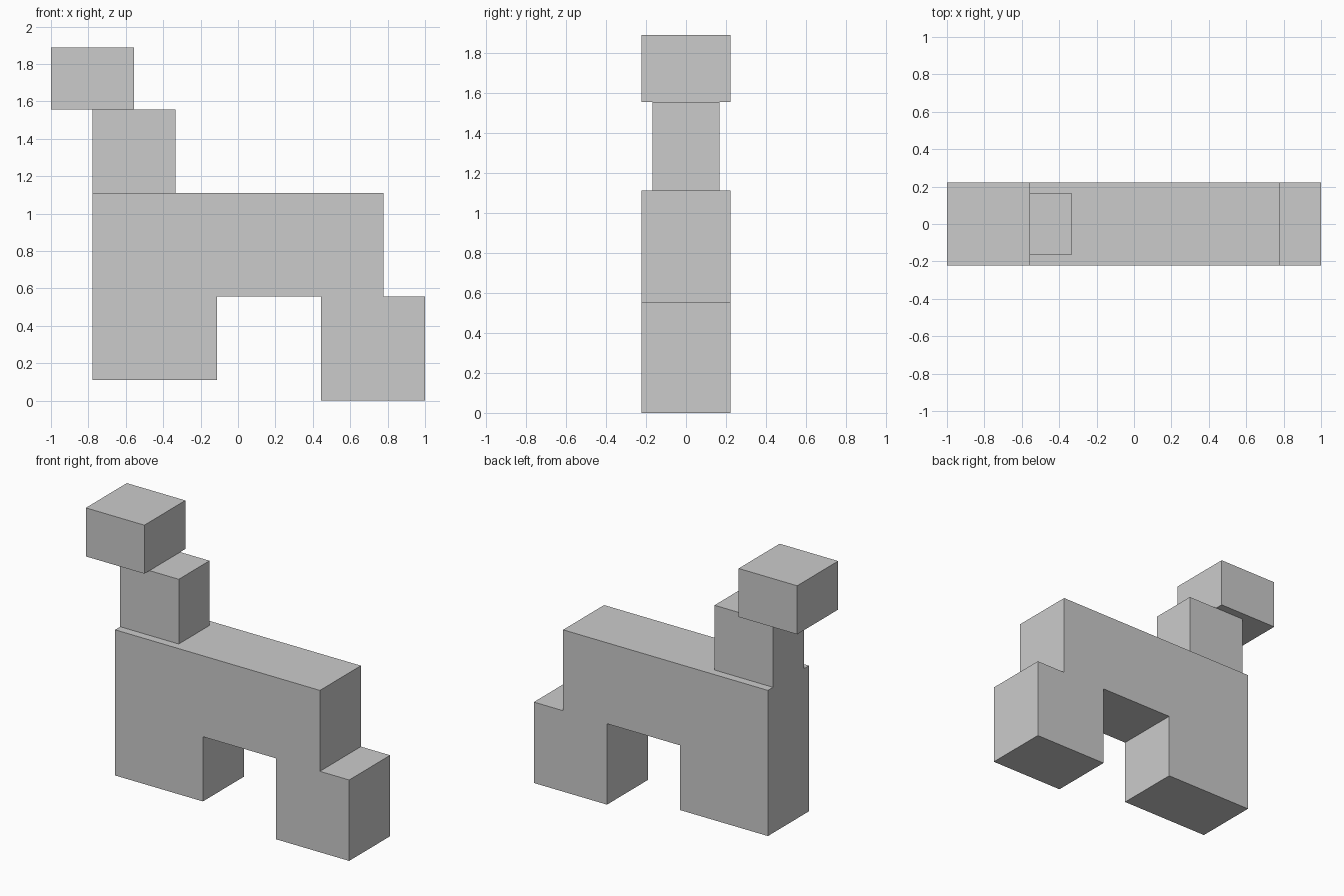
import bpy
import bmesh

if "Cube" in bpy.data.objects:
    bpy.data.objects.remove(bpy.data.objects["Cube"])

U = 1 / 9  # modelling unit

grey = bpy.data.materials.new("plain grey")
grey.diffuse_color = (0.6, 0.6, 0.6, 1)
grey.use_nodes = True
grey.node_tree.nodes["Principled BSDF"].inputs["Base Color"].default_value = grey.diffuse_color


def extrude_profile(name, points, half_width):
    """Extrude an x/z outline (in units) symmetrically along y."""
    bm = bmesh.new()
    face = bm.faces.new([bm.verts.new((x * U, -half_width * U, z * U)) for x, z in points])
    result = bmesh.ops.extrude_face_region(bm, geom=[face])
    moved = [g for g in result["geom"] if isinstance(g, bmesh.types.BMVert)]
    bmesh.ops.translate(bm, verts=moved, vec=(0, 2 * half_width * U, 0))
    bmesh.ops.recalc_face_normals(bm, faces=bm.faces)
    mesh = bpy.data.meshes.new(name)
    bm.to_mesh(mesh)
    bm.free()
    mesh.materials.append(grey)
    obj = bpy.data.objects.new(name, mesh)
    bpy.context.collection.objects.link(obj)
    return obj


def block(name, x0, x1, z0, z1, half_width):
    return extrude_profile(name, [(x0, z0), (x1, z0), (x1, z1), (x0, z1)], half_width)


# Torso with short front leg and stepped rear leg
extrude_profile("body_and_legs", [
    (-7, 1), (-1, 1), (-1, 5), (4, 5), (4, 0), (9, 0),
    (9, 5), (7, 5), (7, 10), (-7, 10)], 2)

# Narrower neck, then the overhanging head
block("neck", -7, -3, 10, 14, 1.5)
block("head", -9, -5, 14, 17, 2)
